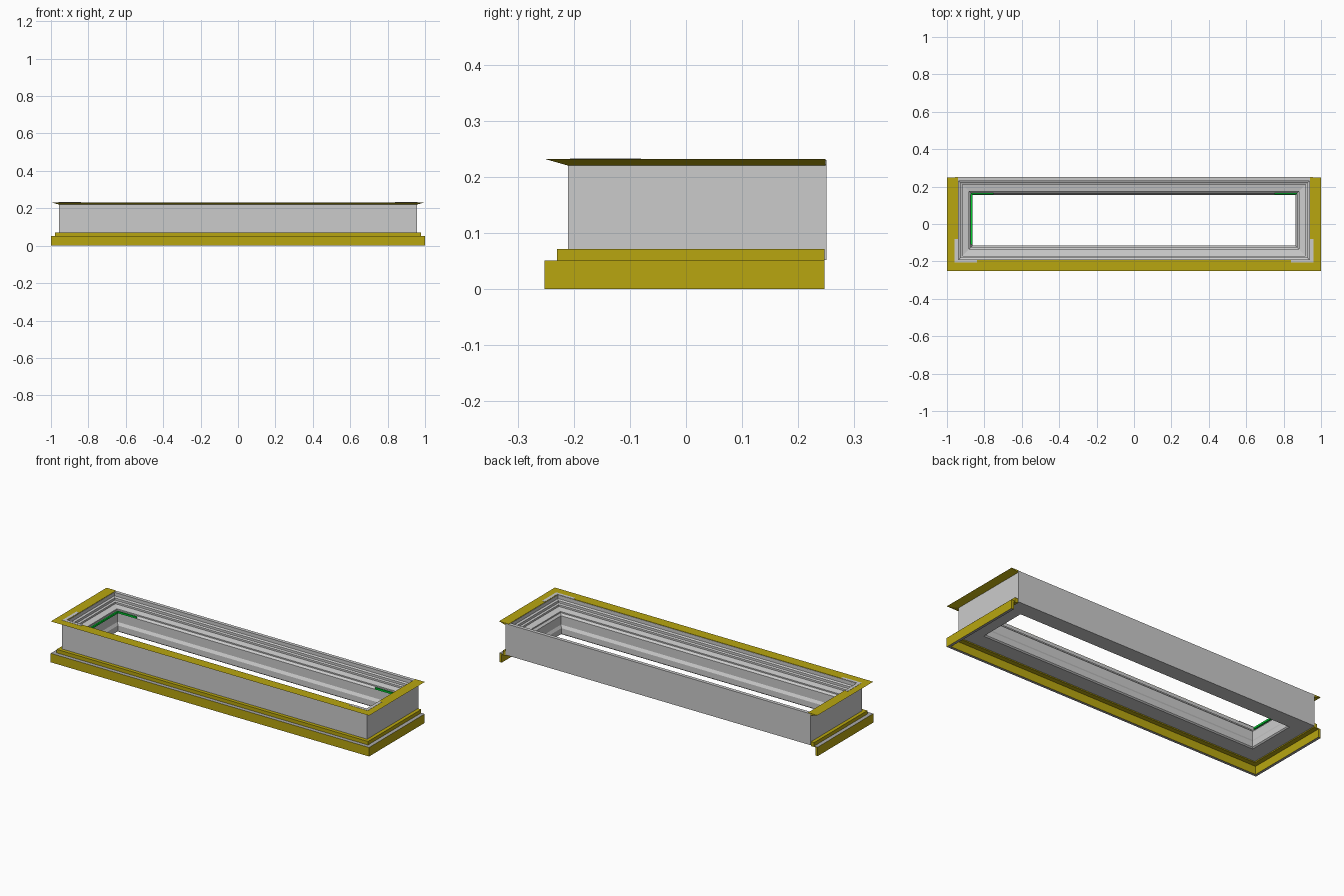
import bpy, bmesh

if "Cube" in bpy.data.objects:
    bpy.data.objects.remove(bpy.data.objects["Cube"])

XW, YF, YB = 0.958, -0.21, 0.25   # outer wall rectangle


def material(name, rgb):
    m = bpy.data.materials.new(name)
    m.diffuse_color = (*rgb, 1)
    m.use_nodes = True
    m.node_tree.nodes["Principled BSDF"].inputs["Base Color"].default_value = m.diffuse_color
    return m


yellow = material("yellow", (0.48, 0.38, 0.005))
grey = material("grey", (0.4, 0.4, 0.4))
green = material("green", (0.0, 0.65, 0.03))


def finish(name, bm, mats=()):
    bmesh.ops.recalc_face_normals(bm, faces=bm.faces)
    me = bpy.data.meshes.new(name)
    bm.to_mesh(me)
    bm.free()
    for m in mats:
        me.materials.append(m)
    ob = bpy.data.objects.new(name, me)
    bpy.context.collection.objects.link(ob)
    return ob


def sweep(name, profile, closed, mats=(), grey_segments=(), back=YB):
    """Sweep a closed (outward offset, z) profile with mitred corners."""
    bm = bmesh.new()
    rings = []
    for sx, sy in ((-1, 1), (-1, -1), (1, -1), (1, 1)):
        ring = []
        for d, z in profile:
            y = YF - d if sy < 0 else (back + d if closed else back)
            ring.append(bm.verts.new((sx * (XW + d), y, z)))
        rings.append(ring)
    n = len(profile)
    for k in range(4 if closed else 3):
        a, b = rings[k], rings[(k + 1) % 4]
        for i in range(n):
            j = (i + 1) % n
            f = bm.faces.new((a[i], a[j], b[j], b[i]))
            f.material_index = 1 if i in grey_segments else 0
    if not closed:
        bm.faces.new(rings[0])
        bm.faces.new(rings[3])
    return finish(name, bm, mats)


def box(name, x0, x1, y0, y1, z0, z1, mats=()):
    bm = bmesh.new()
    bmesh.ops.create_cube(bm, size=1)
    for v in bm.verts:
        v.co = (x1 if v.co.x > 0 else x0, y1 if v.co.y > 0 else y0,
                z1 if v.co.z > 0 else z0)
    return finish(name, bm, mats)


# Main frame: outer wall, stepped ledges inside, and the opening lining
sweep("frame", [
    (0, 0.052), (0, 0.23), (-0.02, 0.23), (-0.02, 0.21),
    (-0.03, 0.205), (-0.03, 0.192), (-0.04, 0.188), (-0.04, 0.178),
    (-0.075, 0.172), (-0.075, 0.165), (-0.086, 0.155), (-0.086, 0.105),
    (-0.095, 0.09), (-0.095, 0.058), (-0.088, 0.052)], True)

# Stepped skirting around front and sides, with pale top and bottom edges
sweep("base_trim", [
    (0.042, 0), (0.042, 0.051), (0.02, 0.051), (0.02, 0.071),
    (0, 0.071), (0, 0.046), (0.027, 0.046), (0.027, 0)],
    False, (yellow, grey), (1, 7), 0.247)

# Bevelled top flange around front and sides
sweep("top_flange", [
    (-0.018, 0.232), (0.042, 0.232), (0.0, 0.22), (-0.018, 0.22)],
    False, (yellow,), (), 0.249)

# Corner plates and green seal strips, left and right
for side, s in (("left", -1), ("right", 1)):
    def sided(name, a, b, *rest):
        return box(f"{name}_{side}", min(s * a, s * b), max(s * a, s * b), *rest)

    sided("corner_plate_front", 0.84, 0.96, -0.207, -0.19, 0.2315, 0.233)
    sided("corner_plate_side", 0.942, 0.96, -0.19, -0.08, 0.2315, 0.233)
    sided("seal_back", 0.75, 0.872, 0.157, 0.165, 0.158, 0.168, (green,))
box("seal_left", -0.873, -0.864, -0.11, 0.157, 0.158, 0.168, (green,))
